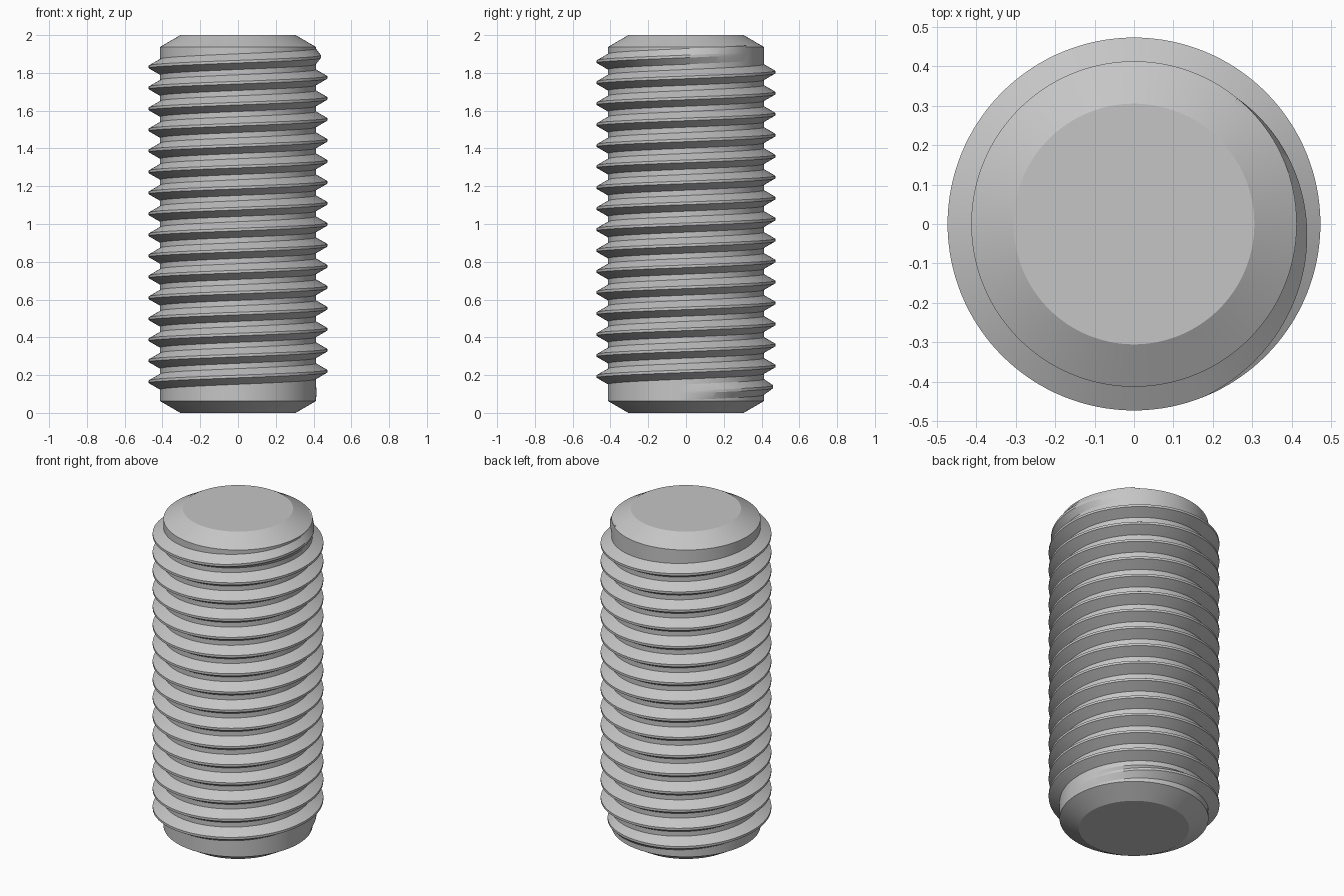
import bpy
import bmesh
from math import cos, sin, pi, tan, radians

cube = bpy.data.objects.get("Cube")
if cube:
    bpy.data.objects.remove(cube)

SEGMENTS = 128                      # steps per turn, shared by core and thread
HEIGHT = 2.0
PITCH = HEIGHT / 18
CORE_R, CREST_R, END_R = 0.4125, 0.4725, 0.305
CHAMFER = 0.0625

steel = bpy.data.materials.new("grey_steel")
steel.use_nodes = True
colour = (0.56, 0.56, 0.56, 1)
steel.diffuse_color = colour
steel.node_tree.nodes["Principled BSDF"].inputs["Base Color"].default_value = colour


def polar(radius, step, z):
    angle = 2 * pi * step / SEGMENTS
    return radius * cos(angle), radius * sin(angle), z


def loft(name, sections):
    """Skin closed cross-sections, cap both ends and shade smooth with sharp edges."""
    bm = bmesh.new()
    loops = [[bm.verts.new(p) for p in section] for section in sections]
    for a, b in zip(loops, loops[1:]):
        for i in range(len(a)):
            bm.faces.new((a[i - 1], a[i], b[i], b[i - 1]))
    bm.faces.new(loops[0])
    bm.faces.new(loops[-1])
    bmesh.ops.recalc_face_normals(bm, faces=bm.faces)
    mesh = bpy.data.meshes.new(name)
    bm.to_mesh(mesh)
    bm.free()
    mesh.materials.append(steel)
    obj = bpy.data.objects.new(name, mesh)
    bpy.context.collection.objects.link(obj)
    bpy.ops.object.select_all(action="DESELECT")
    obj.select_set(True)
    bpy.context.view_layer.objects.active = obj
    bpy.ops.object.shade_smooth_by_angle(angle=radians(20))
    return obj


# Chamfered core rod
core_profile = [(END_R, 0), (CORE_R, CHAMFER),
                (CORE_R, HEIGHT - CHAMFER), (END_R, HEIGHT)]
loft("core_rod", [[polar(r, s, z) for s in range(SEGMENTS)] for r, z in core_profile])

# Right-handed helical thread, its crest fading into the core at both ends
crest_half = PITCH / 16
root_half = crest_half + (CREST_R - CORE_R) * tan(radians(30))
first, last = -2, 16 * SEGMENTS + 18
fade = 0.33 * SEGMENTS
start_z = 0.1095


def thread_section(step):
    grow = min(1, (step - first) / fade, (last - step) / fade)
    crest = CORE_R + (CREST_R - CORE_R) * grow
    z = start_z + PITCH * step / SEGMENTS
    tooth = [(CORE_R - 0.02, -root_half), (CORE_R, -root_half), (crest, -crest_half),
             (crest, crest_half), (CORE_R, root_half), (CORE_R - 0.02, root_half)]
    return [polar(r, step, z + dz) for r, dz in tooth]


loft("helical_thread", [thread_section(s) for s in range(first, last + 1)])
